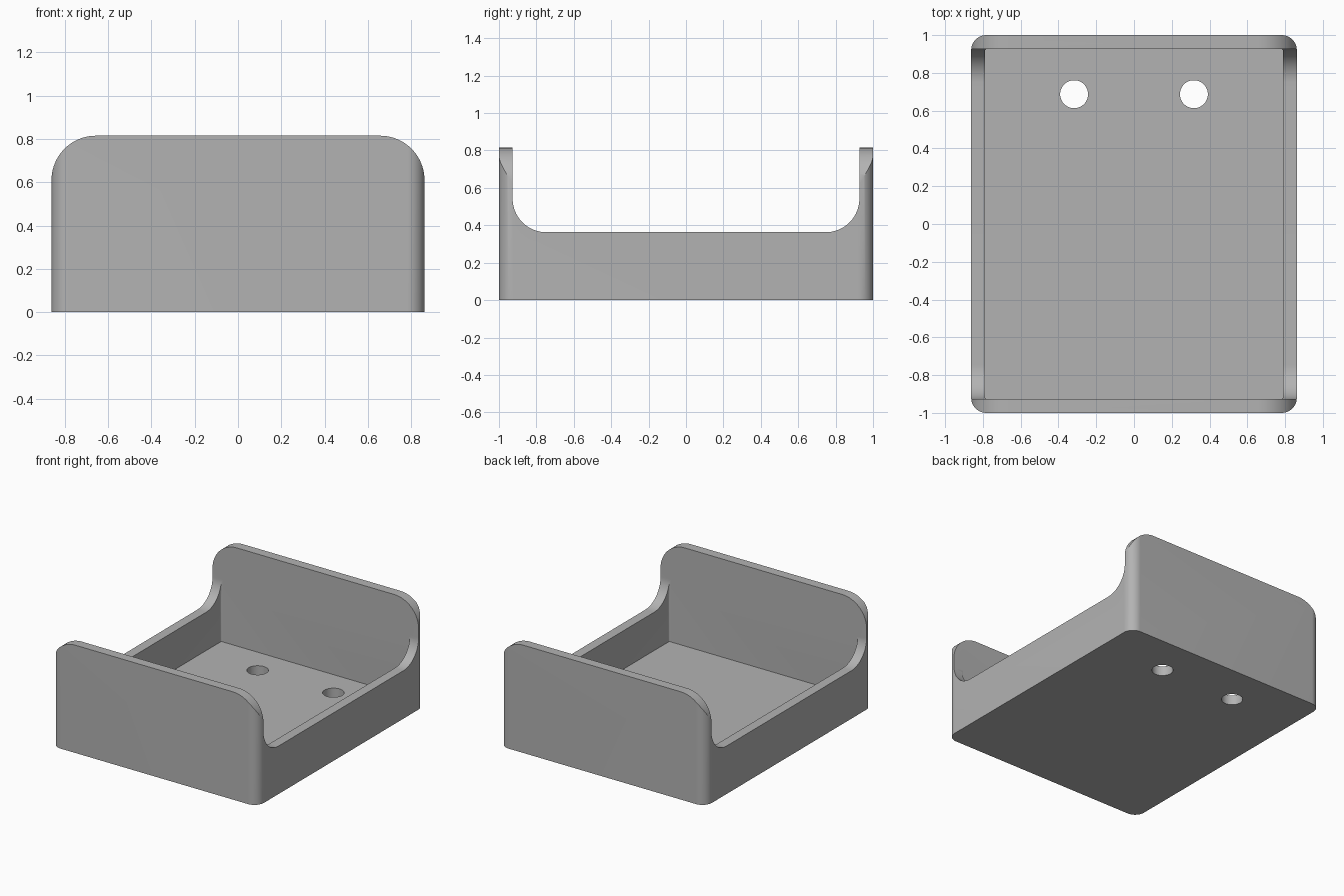
import bpy
import bmesh
from math import cos, sin, pi, radians
from mathutils import Vector

if "Cube" in bpy.data.objects:
    bpy.data.objects.remove(bpy.data.objects["Cube"])

HALF_X, HALF_Y, HEIGHT = 0.862, 1.0, 0.815
WALL, SIDE_TOP = 0.073, 0.363

grey = bpy.data.materials.new("plain grey")
grey.use_nodes = True
colour = (0.45, 0.45, 0.45, 1)
grey.diffuse_color = colour
grey.node_tree.nodes["Principled BSDF"].inputs["Base Color"].default_value = colour


def rounded_rect(half, low, high, r_low, r_high, steps=16):
    """Outline of a rectangle with separate radii for its low and high corners."""
    corners = [(1, high, -1, r_high, 0), (-1, high, -1, r_high, 1),
               (-1, low, 1, r_low, 2), (1, low, 1, r_low, 3)]
    outline = []
    for side, v, inward, r, quarter in corners:
        if r == 0:
            outline.append((side * half, v))
            continue
        cu, cv = side * (half - r), v + inward * r
        for i in range(steps + 1):
            a = (quarter + i / steps) * pi / 2
            outline.append((cu + r * cos(a), cv + r * sin(a)))
    return outline


def prism(name, outline, axis, start, end):
    """Extrude an outline along an axis."""
    place = {"x": lambda u, v: (start, u, v),
             "y": lambda u, v: (u, start, v),
             "z": lambda u, v: (u, v, start)}[axis]
    bm = bmesh.new()
    face = bm.faces.new([bm.verts.new(place(u, v)) for u, v in outline])
    moved = bmesh.ops.extrude_face_region(bm, geom=[face])["geom"]
    offset = Vector([end - start if a == axis else 0 for a in "xyz"])
    bmesh.ops.translate(bm, vec=offset,
                        verts=[g for g in moved if isinstance(g, bmesh.types.BMVert)])
    bmesh.ops.recalc_face_normals(bm, faces=bm.faces)
    mesh = bpy.data.meshes.new(name)
    bm.to_mesh(mesh)
    bm.free()
    mesh.materials.append(grey)
    obj = bpy.data.objects.new(name, mesh)
    bpy.context.collection.objects.link(obj)
    return obj


def combine(body, tool, operation):
    """Apply a boolean and discard the tool."""
    bpy.context.view_layer.objects.active = body
    mod = body.modifiers.new(tool.name, "BOOLEAN")
    mod.object, mod.operation, mod.solver = tool, operation, "EXACT"
    bpy.ops.object.modifier_apply(modifier=mod.name)
    bpy.data.objects.remove(tool)


# Body with rounded vertical corners
tray = prism("tray", rounded_rect(HALF_X, -HALF_Y, HALF_Y, 0.08, 0.08), "z", 0, HEIGHT)

# Rounded upper corners of the end walls
combine(tray, prism("end_profile", rounded_rect(HALF_X, -0.5, HEIGHT, 0, 0.205, 24),
                    "y", -1.5, 1.5), "INTERSECT")

# Inner cavity
inner_y = HALF_Y - WALL
combine(tray, prism("cavity", rounded_rect(HALF_X - WALL, -inner_y, inner_y, 0.01, 0.01, 4),
                    "z", WALL, 1.5), "DIFFERENCE")

# Lowered side walls, swept up into the ends
combine(tray, prism("side_cutout", rounded_rect(inner_y, SIDE_TOP, 1.5, 0.18, 0, 24),
                    "x", -1.5, 1.5), "DIFFERENCE")

# Two holes through the floor near the back
for side in (-1, 1):
    circle = [(side * 0.317 + 0.074 * cos(i * pi / 24), 0.687 + 0.074 * sin(i * pi / 24))
              for i in range(48)]
    combine(tray, prism("floor_hole", circle, "z", -0.2, 0.3), "DIFFERENCE")

# Smooth curves, sharp edges
bpy.ops.object.select_all(action="DESELECT")
tray.select_set(True)
bpy.context.view_layer.objects.active = tray
bpy.ops.object.shade_smooth_by_angle(angle=radians(30))
